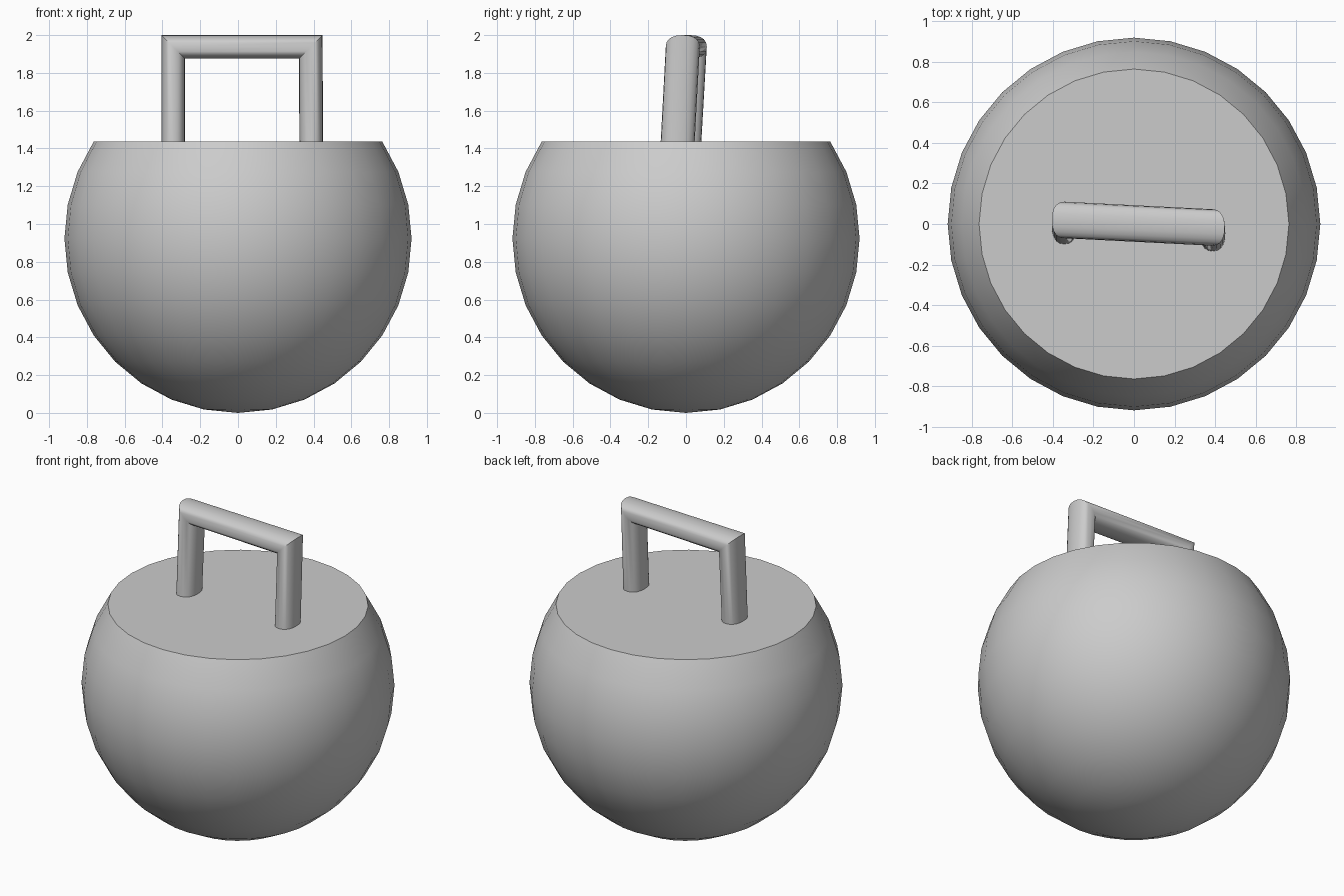
import bpy, bmesh, math
from mathutils import Vector

if "Cube" in bpy.data.objects:
    bpy.data.objects.remove(bpy.data.objects["Cube"])


def finish(name, bm, angle):
    bmesh.ops.recalc_face_normals(bm, faces=bm.faces)
    mesh = bpy.data.meshes.new(name)
    bm.to_mesh(mesh)
    bm.free()
    obj = bpy.data.objects.new(name, mesh)
    bpy.context.collection.objects.link(obj)
    bpy.ops.object.select_all(action='DESELECT')
    obj.select_set(True)
    bpy.context.view_layer.objects.active = obj
    bpy.ops.object.shade_smooth_by_angle(angle=math.radians(angle))
    return obj


# Round body: sphere with its top five rings cut off flat
RX, RZ = 0.919, 0.923
bm = bmesh.new()
bmesh.ops.create_uvsphere(bm, u_segments=32, v_segments=16, radius=1)
cut = math.cos(math.radians(56.25))
bmesh.ops.delete(bm, geom=[v for v in bm.verts if v.co.z > cut + 0.01], context='VERTS')
bmesh.ops.holes_fill(bm, edges=[e for e in bm.edges if e.is_boundary], sides=0)
for v in bm.verts:
    v.co = Vector((v.co.x * RX, v.co.y * RX, v.co.z * RZ + RZ))
finish("round_body", bm, 30)

# Handle: oval section swept up, across and down with mitred corners
SIDES, THICK, DEPTH = 20, 0.0625, 0.09
# centre x, y, z, then how x and z move toward the outside of the bend
stations = [(-0.343, -0.012, 1.38, -1, 0),
            (-0.343, 0.020, 1.9375, -1, 1),
            (0.385, -0.017, 1.9375, 1, 1),
            (0.388, -0.047, 1.38, 1, 0)]


def soft(t):
    # slightly squared-off oval
    return math.copysign(abs(t) ** 0.85, t)


bm = bmesh.new()
rings = []
for x, y, z, sx, sz in stations:
    ring = []
    for i in range(SIDES):
        a = 2 * math.pi * i / SIDES
        out = THICK * soft(math.cos(a))
        ring.append(bm.verts.new((x + sx * out, y + DEPTH * soft(math.sin(a)), z + sz * out)))
    rings.append(ring)
for r0, r1 in zip(rings, rings[1:]):
    for i in range(SIDES):
        j = (i + 1) % SIDES
        bm.faces.new((r0[i], r0[j], r1[j], r1[i]))
bm.faces.new(rings[0])
bm.faces.new(rings[-1])
finish("handle", bm, 40)
